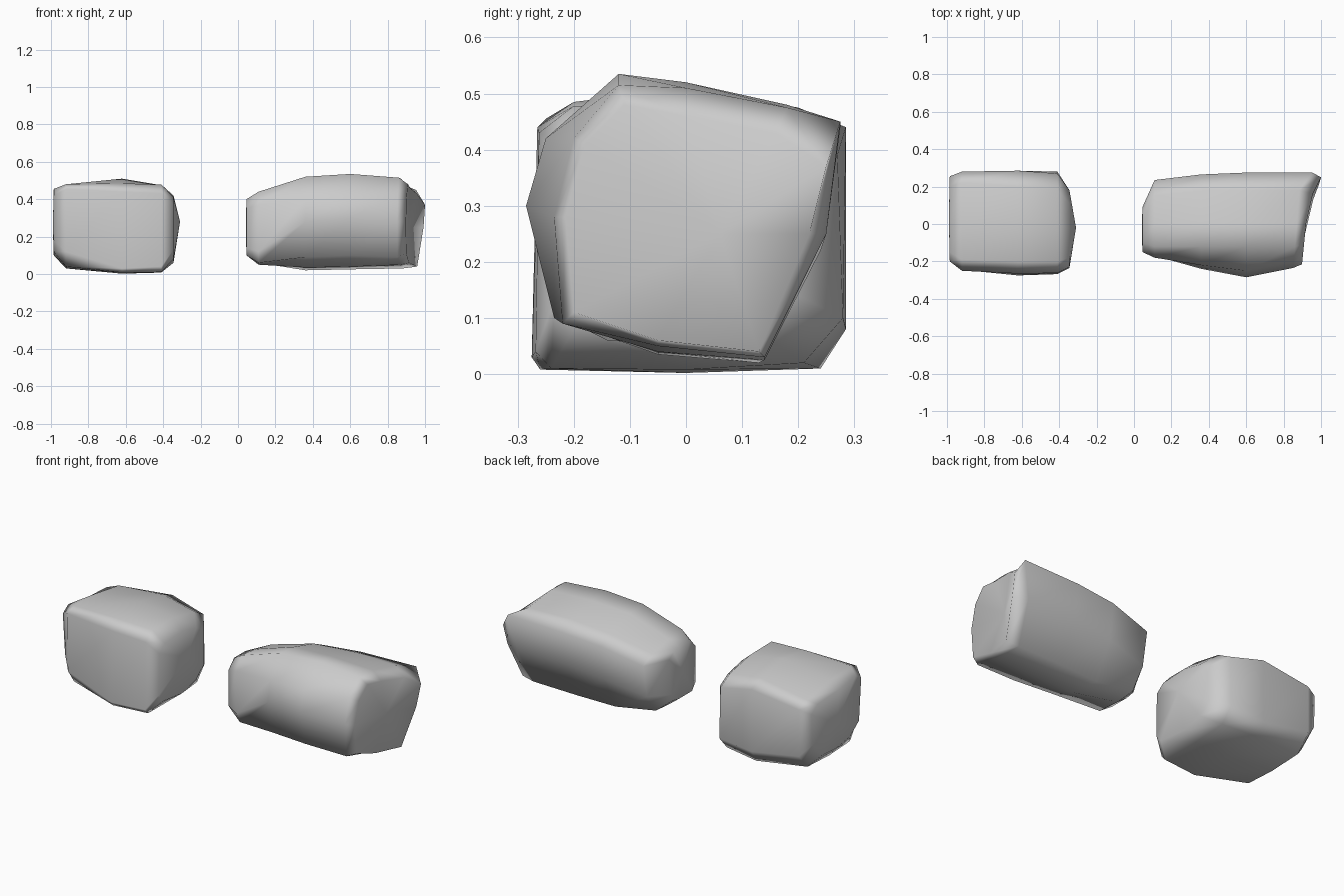
import bpy, bmesh


def rock(name, stations, sections, slants, caps):
    """Loft rough cross-sections (y, z[, x offset]) along x, then close both ends to a centre point."""
    bm = bmesh.new()
    rings = []
    for x, pts, slant in zip(stations, sections, slants):
        rings.append([bm.verts.new((x + slant * p[0] + sum(p[2:]), p[0], p[1])) for p in pts])
    n = len(rings[0])
    for a, b in zip(rings, rings[1:]):
        for i in range(n):
            j = (i + 1) % n
            bm.faces.new((a[i], a[j], b[j], b[i]))
    for ring, tip in ((rings[0], caps[0]), (rings[-1], caps[1])):
        c = bm.verts.new(tip)
        for i in range(n):
            bm.faces.new((ring[i], ring[(i + 1) % n], c))
    bmesh.ops.recalc_face_normals(bm, faces=bm.faces[:])
    for f in bm.faces:
        f.smooth = True
    me = bpy.data.meshes.new(name)
    bm.to_mesh(me)
    bm.free()
    ob = bpy.data.objects.new(name, me)
    bpy.context.collection.objects.link(ob)
    # Let the broad faces set the shading, so they read as flat
    ob.modifiers.new("flat_shading", 'WEIGHTED_NORMAL')
    return ob


# Blocky rock on the left
rock("block_rock",
     (-.985, -.92, -.62, -.41, -.345),
     (
         ((-.10, .12), (-.18, .18), (-.20, .42), (-.15, .455), (0, .43),
          (.20, .42), (.255, .38), (.25, .20), (.15, .11), (.03, .10)),
         ((-.19, .04), (-.245, .12), (-.25, .455), (-.19, .48), (0, .475),
          (.22, .44), (.28, .40), (.28, .13), (.20, .04), (0, .03)),
         ((-.26, .008), (-.275, .03), (-.265, .44), (-.20, .485), (0, .51),
          (.20, .475), (.285, .44), (.285, .08), (.24, .01), (0, .002)),
         ((-.24, .01), (-.268, .04), (-.262, .43), (-.20, .478), (0, .475),
          (.18, .44), (.27, .39), (.28, .10), (.21, .02), (0, .008)),
         ((-.20, .08), (-.235, .13), (-.23, .37), (-.18, .41), (-.02, .42),
          (.11, .39), (.18, .35), (.18, .15), (.11, .09), (-.02, .06)),
     ),
     (0, 0, 0, 0, 0),
     ((-.99, .03, .25), (-.31, -.02, .28)))

# Long slanted rock on the right, with a hollow right end
rock("long_rock",
     (.045, .11, .36, .60, .87, .92),
     (
         ((-.12, .10), (-.15, .14), (-.15, .35), (-.10, .40), (0, .40),
          (.05, .39), (.09, .36), (.07, .15), (.05, .11), (0, .10)),
         ((-.14, .06), (-.17, .12), (-.18, .37), (-.12, .44), (0, .43),
          (.15, .40), (.235, .36), (.20, .17), (.12, .06), (0, .05)),
         ((-.20, .09), (-.24, .28), (-.22, .40), (-.12, .52), (0, .51),
          (.18, .46), (.265, .42), (.24, .22), (.13, .02), (-.05, .035)),
         ((-.235, .10), (-.285, .30), (-.25, .42), (-.12, .535), (0, .52),
          (.18, .48), (.275, .44), (.25, .25), (.14, .025), (-.05, .04)),
         ((-.22, .09), (-.235, .28), (-.20, .42), (-.12, .515), (0, .51),
          (.18, .475), (.275, .45, .06), (.25, .25, .02), (.14, .03), (-.05, .05)),
         ((-.20, .11), (-.215, .28), (-.18, .41), (-.11, .48), (0, .46),
          (.16, .43, .02), (.25, .37, .055), (.22, .25, .05), (.13, .04, .025), (-.05, .06)),
     ),
     (0, 0, 0, 0, .08, .1),
     ((.042, -.03, .25), (.91, .06, .25)))
